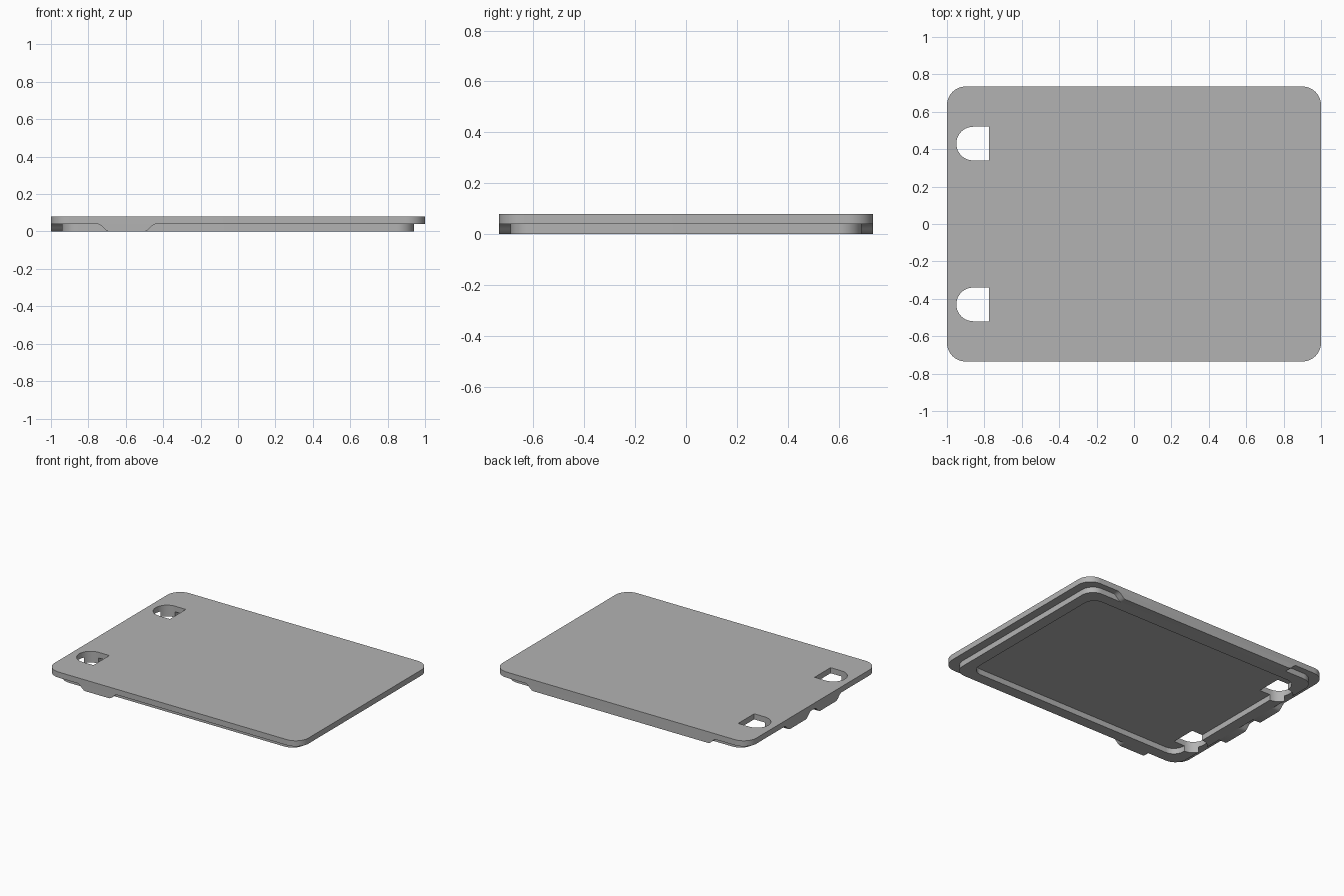
import bpy, bmesh
from math import cos, sin, pi, radians

if "Cube" in bpy.data.objects:
    bpy.data.objects.remove(bpy.data.objects["Cube"])

HALF_X, HALF_Y = 1.0, 0.735      # plate outline
RIM_X, RIM_Y = 0.94, 0.69        # rim outline under the plate
RIM_WIDTH = 0.08
MID, TOP = 0.04, 0.08            # underside and top of the plate

grey = bpy.data.materials.new("plain grey")
grey.use_nodes = True
colour = (0.45, 0.45, 0.45, 1)
grey.diffuse_color = colour
grey.node_tree.nodes["Principled BSDF"].inputs["Base Color"].default_value = colour


def arc(cx, cy, r, start, end, steps=10):
    angles = [radians(start + (end - start) * i / steps) for i in range(steps + 1)]
    return [(cx + r * cos(a), cy + r * sin(a)) for a in angles]


def rounded_rect(hx, hy, r):
    pts = []
    for i, (sx, sy) in enumerate([(1, 1), (-1, 1), (-1, -1), (1, -1)]):
        pts += arc(sx * (hx - r), sy * (hy - r), r, 90 * i, 90 * i + 90)
    return pts


def prism(name, bottom, top):
    """Solid between two matching loops of 3D points."""
    bm = bmesh.new()
    a = [bm.verts.new(p) for p in bottom]
    b = [bm.verts.new(p) for p in top]
    bm.faces.new(a)
    bm.faces.new(b)
    for i in range(len(a)):
        j = (i + 1) % len(a)
        bm.faces.new((a[i], a[j], b[j], b[i]))
    bmesh.ops.recalc_face_normals(bm, faces=bm.faces)
    mesh = bpy.data.meshes.new(name)
    bm.to_mesh(mesh)
    bm.free()
    mesh.materials.append(grey)
    obj = bpy.data.objects.new(name, mesh)
    bpy.context.collection.objects.link(obj)
    return obj


def slab(name, outline, z0, z1):
    return prism(name, [(x, y, z0) for x, y in outline], [(x, y, z1) for x, y in outline])


def select_only(obj):
    bpy.ops.object.select_all(action="DESELECT")
    obj.select_set(True)
    bpy.context.view_layer.objects.active = obj


def cut(obj, cutter):
    mod = obj.modifiers.new("cut", "BOOLEAN")
    mod.operation, mod.solver, mod.object = "DIFFERENCE", "EXACT", cutter
    select_only(obj)
    bpy.ops.object.modifier_apply(modifier=mod.name)


def tab_profile(start, end, slope=0.06, steps=6):
    """Side outline of a tab with softly curved ends."""
    ease = [i / steps for i in range(steps + 1)]
    left = [(start + slope * t, MID * (1 - t * t * (3 - 2 * t))) for t in ease]
    right = [(end - slope * t, z) for t, (_, z) in zip(ease, left)]
    return left + right[::-1]


# Top plate and the rim below it
plate = slab("cover_plate", rounded_rect(HALF_X, HALF_Y, 0.1), MID, TOP)
rim = slab("underside_rim", rounded_rect(RIM_X, RIM_Y, 0.09), 0, MID)
recess = slab("recess_cutter",
              rounded_rect(RIM_X - RIM_WIDTH, RIM_Y - RIM_WIDTH, 0.08), -0.1, 0.2)
cut(rim, recess)
cutters = [recess]

# D-shaped through holes
for side in (1, -1):
    cy = 0.43 * side
    outline = arc(-0.86, cy, 0.09, 90, 270, 20) + [(-0.775, cy - 0.09), (-0.775, cy + 0.09)]
    hole = slab("hole_cutter", outline, -0.1, 0.2)
    cut(plate, hole)
    cut(rim, hole)
    cutters.append(hole)
for c in cutters:
    bpy.data.objects.remove(c)

# Tabs that fill the step between rim and plate edge
parts = [plate, rim]
for name, start, end, side in [("front_tab", -0.75, -0.44, -1), ("back_tab", -0.75, 0.75, 1)]:
    prof = tab_profile(start, end)
    parts.append(prism(name, [(x, side * RIM_Y, z) for x, z in prof],
                       [(x, side * HALF_Y, z) for x, z in prof]))
for name, start, end in [("side_tab_front", -0.32, -0.02), ("side_tab_back", 0.02, 0.32)]:
    prof = tab_profile(start, end)
    parts.append(prism(name, [(-RIM_X, y, z) for y, z in prof],
                       [(-HALF_X, y, z) for y, z in prof]))

for obj in parts:
    select_only(obj)
    bpy.ops.object.shade_smooth_by_angle(angle=radians(30))
